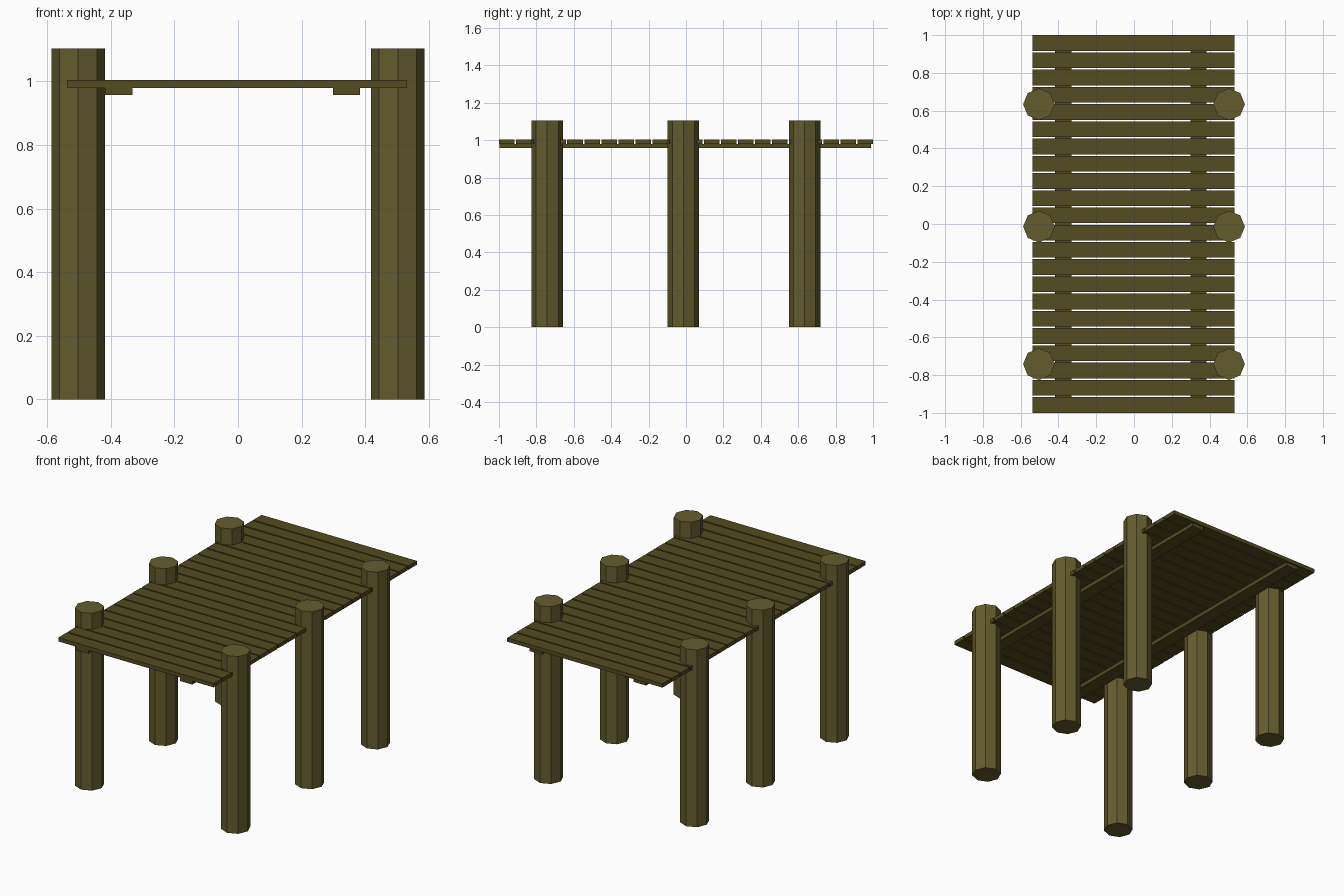
import bpy

if "Cube" in bpy.data.objects:
    bpy.data.objects.remove(bpy.data.objects["Cube"])


def material(name, rgb):
    m = bpy.data.materials.new(name)
    m.diffuse_color = (*rgb, 1)
    m.use_nodes = True
    m.node_tree.nodes["Principled BSDF"].inputs["Base Color"].default_value = m.diffuse_color
    return m


plank_wood = material("plank_wood", (0.089, 0.072, 0.015))
post_wood = material("post_wood", (0.127, 0.107, 0.027))


def box(name, x0, x1, y0, y1, z0, z1, mat):
    bpy.ops.mesh.primitive_cube_add(
        size=1, location=((x0 + x1) / 2, (y0 + y1) / 2, (z0 + z1) / 2))
    ob = bpy.context.object
    ob.name = name
    ob.scale = (x1 - x0, y1 - y0, z1 - z0)
    bpy.ops.object.transform_apply(location=False, rotation=False, scale=True)
    ob.data.materials.append(mat)


# Deck planks with narrow gaps
COUNT, GAP = 22, 0.008
width = (2 - GAP * (COUNT - 1)) / COUNT
for i in range(COUNT):
    y = -1 + i * (width + GAP)
    box(f"deck_plank_{i + 1}", -0.538, 0.532, y, y + width, 0.98, 1.004, plank_wood)

# Two long beams under the planks
box("left_beam", -0.418, -0.332, -0.998, 0.99, 0.957, 0.98, plank_wood)
box("right_beam", 0.299, 0.384, -0.998, 0.99, 0.957, 0.98, plank_wood)

# Octagonal posts, three per side
POST_H = 1.104
for side, x in (("left", -0.503), ("right", 0.503)):
    for place, y in (("front", -0.742), ("middle", -0.014), ("back", 0.634)):
        bpy.ops.mesh.primitive_cylinder_add(
            vertices=8, radius=0.084, depth=POST_H, location=(x, y, POST_H / 2))
        post = bpy.context.object
        post.name = f"{place}_{side}_post"
        post.data.materials.append(post_wood)
